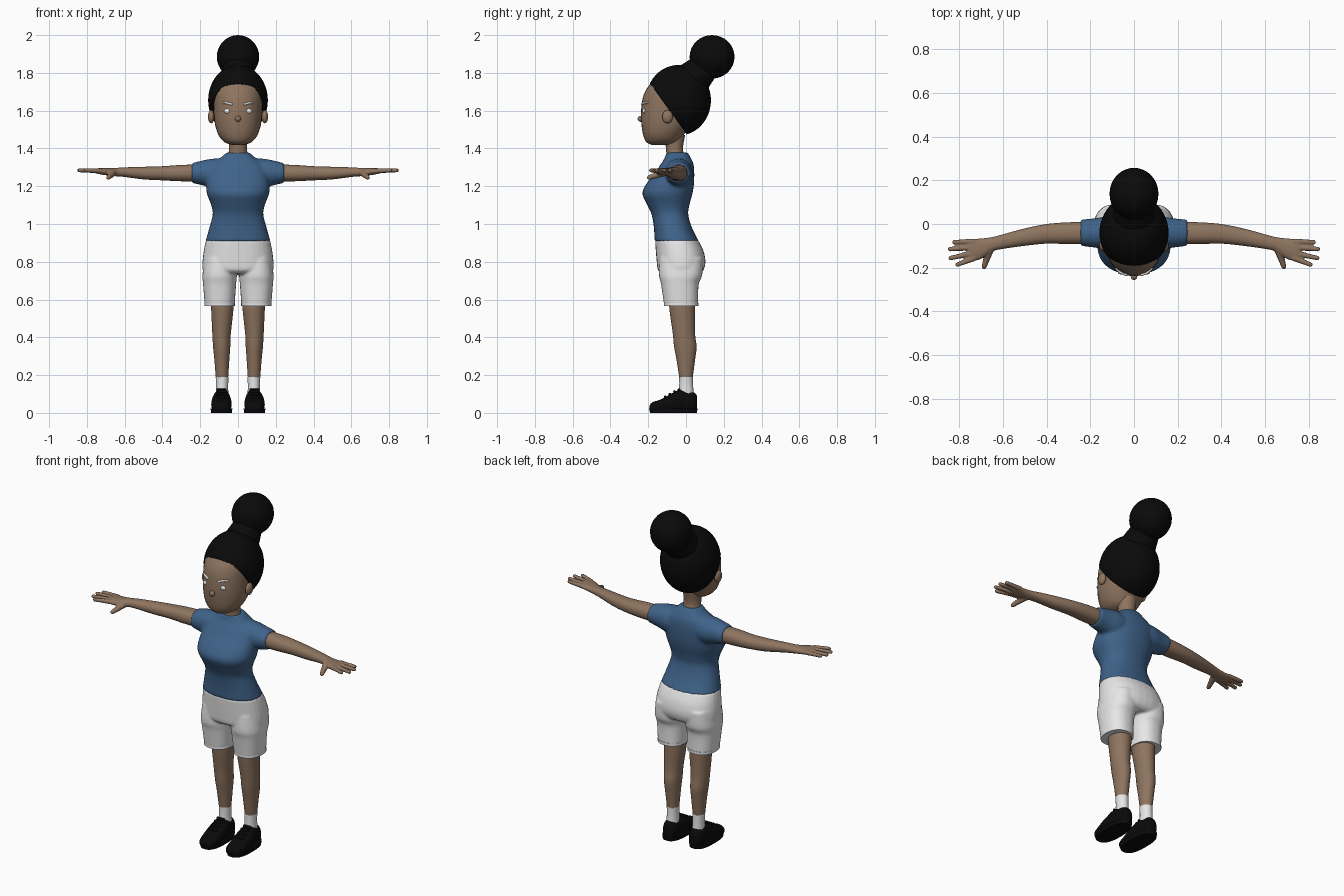
import bpy, bmesh, math
from mathutils import Vector, Matrix

if "Cube" in bpy.data.objects:
    bpy.data.objects.remove(bpy.data.objects["Cube"])


def material(name, rgb):
    m = bpy.data.materials.new(name)
    m.diffuse_color = (*rgb, 1)
    m.use_nodes = True
    m.node_tree.nodes["Principled BSDF"].inputs["Base Color"].default_value = m.diffuse_color
    return m


SKIN = material("brown skin", (0.27, 0.175, 0.115))
BLUE = material("blue cloth", (0.05, 0.125, 0.255))
WHITE = material("white cloth", (0.8, 0.8, 0.8))
BLACK = material("black", (0.003, 0.003, 0.003))


def spline(rows, steps):
    """Catmull-Rom interpolation between cross-section rows."""
    out = []
    for i in range(len(rows) - 1):
        p = [rows[max(i - 1, 0)], rows[i], rows[i + 1], rows[min(i + 2, len(rows) - 1)]]
        for s in range(steps):
            t = s / steps
            out.append([0.5 * (2 * b + (c - a) * t + (2 * a - 5 * b + 4 * c - d) * t * t
                               + (3 * b - a - 3 * c + d) * t ** 3) for a, b, c, d in zip(*p)])
    return out + [list(rows[-1])]


def loft(bm, axis, rows, power=2.0, n=32, steps=4):
    """Each row: position on axis, then low/high extents on the other two axes."""
    k = "xyz".index(axis)
    rings = []
    for t, a0, a1, b0, b1 in spline(rows, steps):
        ring = []
        for i in range(n):
            ang = 2 * math.pi * i / n
            c, s = math.cos(ang), math.sin(ang)
            a = (a0 + a1) / 2 + (a1 - a0) / 2 * math.copysign(abs(c) ** (2 / power), c)
            b = (b0 + b1) / 2 + (b1 - b0) / 2 * math.copysign(abs(s) ** (2 / power), s)
            co = [a, b]
            co.insert(k, t)
            ring.append(bm.verts.new(co))
        rings.append(ring)
    for r, q in zip(rings, rings[1:]):
        for i in range(n):
            j = (i + 1) % n
            bm.faces.new((r[i], r[j], q[j], q[i]))
    bm.faces.new(rings[0])
    bm.faces.new(rings[-1])


def ball(bm, center, radii, seg=24):
    m = Matrix.Translation(center) @ Matrix.Diagonal((*radii, 1))
    return bmesh.ops.create_uvsphere(bm, u_segments=seg, v_segments=seg // 2, radius=1, matrix=m)


def tube(bm, p0, p1, r0, r1):
    """Tapered rod with rounded ends."""
    p0, p1 = Vector(p0), Vector(p1)
    d = p1 - p0
    m = Matrix.Translation((p0 + p1) / 2) @ d.to_track_quat('Z', 'Y').to_matrix().to_4x4()
    bmesh.ops.create_cone(bm, cap_ends=True, segments=12, radius1=r0, radius2=r1,
                          depth=d.length, matrix=m)
    ball(bm, p0, (r0,) * 3, 12)
    ball(bm, p1, (r1,) * 3, 12)


def finish(name, bm, mat, voxel=0, smooth=4, mirror=False):
    bmesh.ops.recalc_face_normals(bm, faces=bm.faces[:])
    me = bpy.data.meshes.new(name)
    bm.to_mesh(me)
    bm.free()
    me.materials.append(mat)
    me.shade_smooth()
    me.set_sharp_from_angle(angle=math.radians(50))
    ob = bpy.data.objects.new(name, me)
    bpy.context.collection.objects.link(ob)
    if voxel:
        r = ob.modifiers.new("blend", 'REMESH')
        r.mode, r.voxel_size, r.use_smooth_shade = 'VOXEL', voxel, True
        s = ob.modifiers.new("relax", 'SMOOTH')
        s.factor, s.iterations = 0.5, smooth
    if mirror:
        ob.modifiers.new("mirror", 'MIRROR').use_mirror_merge = False
    return ob


def sym(z, w, y0, y1):
    return (z, -w, w, y0, y1)


# Head and neck
bm = bmesh.new()
loft(bm, 'z', [sym(1.417, .02, -.17, -.10), sym(1.424, .052, -.195, -.06), sym(1.44, .08, -.215, -.035),
               sym(1.475, .105, -.228, -.01), sym(1.53, .122, -.236, .03), sym(1.6, .128, -.238, .06),
               sym(1.69, .127, -.222, .06), sym(1.76, .11, -.172, .04), sym(1.80, .06, -.11, 0)], 2.1)
finish("head", bm, SKIN)
bm = bmesh.new()
loft(bm, 'z', [sym(1.34, .06, -.105, .01), sym(1.39, .048, -.105, -.016), sym(1.47, .052, -.115, -.005)])
finish("neck", bm, SKIN)
bm = bmesh.new()
ball(bm, (0, -.241, 1.557), (.015, .015, .016))
finish("nose", bm, SKIN)
bm = bmesh.new()
ball(bm, (.142, -.098, 1.568), (.017, .028, .035))
finish("ears", bm, SKIN, mirror=True)

# Eyes and brows
bm = bmesh.new()
ball(bm, (.056, -.222, 1.598), (.018, .009, .013))
finish("eyes", bm, WHITE, mirror=True)
bm = bmesh.new()
tube(bm, (.034, -.233, 1.634), (.06, -.223, 1.641), .006, .006)
tube(bm, (.06, -.223, 1.641), (.083, -.204, 1.641), .006, .004)
finish("brows", bm, WHITE, mirror=True)

# Hair cap, sliced along the slanted hairline
bm = bmesh.new()
ball(bm, (0, -.04, 1.655), (.158, .172, .187), 48)
cut = bmesh.ops.bisect_plane(bm, geom=bm.verts[:] + bm.edges[:] + bm.faces[:], plane_co=(0, -.2, 1.755),
                             plane_no=(0, -.275, -.2), clear_outer=True)
bmesh.ops.edgeloop_fill(bm, edges=[e for e in cut["geom_cut"] if isinstance(e, bmesh.types.BMEdge)])
finish("hair_cap", bm, BLACK)
bm = bmesh.new()
ball(bm, (0, .138, 1.885), (.112, .119, .115), 32)
finish("hair_bun", bm, BLACK)
bm = bmesh.new()
tilt = Vector((0, .08, .08)).to_track_quat('Z', 'Y').to_matrix().to_4x4()
bmesh.ops.create_cone(bm, cap_ends=True, segments=32, radius1=.095, radius2=.08, depth=.07,
                      matrix=Matrix.Translation((0, .068, 1.8)) @ tilt)
finish("hair_tie", bm, BLACK)

# Shirt with both sleeves
bm = bmesh.new()
loft(bm, 'z', [sym(.908, .172, -.166, .068), sym(.98, .152, -.17, .032), sym(1.05, .134, -.182, .012),
               sym(1.1, .142, -.205, .018), sym(1.16, .165, -.231, .034), sym(1.21, .168, -.212, .042),
               sym(1.27, .16, -.165, .044), sym(1.315, .14, -.135, .04), sym(1.345, .1, -.115, .028),
               sym(1.378, .06, -.104, .01)], 2.3)
for s in (1, -1):
    loft(bm, 'x', [(s * x, *r) for x, *r in [
        (.04, -.11, .03, 1.2, 1.345), (.12, -.115, .035, 1.19, 1.347), (.18, -.108, .026, 1.203, 1.338),
        (.245, -.1, .02, 1.218, 1.322)]])
finish("shirt", bm, BLUE, .008)

# Shorts: hips and two legs blended together
bm = bmesh.new()
loft(bm, 'z', [sym(.916, .17, -.164, .064), sym(.86, .181, -.16, .092), sym(.80, .188, -.155, .103),
               sym(.755, .185, -.148, .092), sym(.735, .15, -.12, .07)], 2.3)
LEG = [(.82, .005, .178, -.14, .09), (.73, .006, .188, -.143, .086), (.68, .01, .185, -.132, .067),
       (.57, .018, .176, -.116, .064)]
for s in (1, -1):
    loft(bm, 'z', [(z, s * a, s * b, c, d) for z, a, b, c, d in LEG], 2.3)
finish("shorts", bm, WHITE, .007)
bm = bmesh.new()
loft(bm, 'z', [(.582, .017, .177, -.117, .066), (.566, .017, .177, -.117, .066)], 2.3, steps=1)
finish("shorts_hems", bm, WHITE, mirror=True)

# Legs and socks
bm = bmesh.new()
loft(bm, 'z', [(.62, .022, .145, -.09, .048), (.55, .024, .142, -.088, .048), (.42, .038, .136, -.07, .048),
               (.35, .041, .132, -.063, .056), (.28, .046, .125, -.05, .048), (.17, .053, .116, -.033, .033)])
finish("legs", bm, SKIN, mirror=True)
bm = bmesh.new()
loft(bm, 'z', [(.19, .05, .118, -.036, .037), (.14, .052, .116, -.036, .038), (.08, .05, .118, -.04, .042)])
finish("socks", bm, WHITE, mirror=True)

# Shoes: upper, sole and laces
bm = bmesh.new()
loft(bm, 'y', [(-.192, .07, .105, .01, .04), (-.178, .045, .128, 0, .056), (-.13, .035, .14, 0, .073),
               (-.08, .034, .141, 0, .1), (-.03, .04, .133, 0, .124), (.02, .045, .126, 0, .116),
               (.047, .052, .118, 0, .105), (.058, .065, .106, .02, .09)], 2.3)
finish("shoe_uppers", bm, BLACK, mirror=True)
bm = bmesh.new()
loft(bm, 'z', [(0, .032, .143, -.19, .058), (.024, .03, .145, -.196, .061)], 2.6, steps=1)
finish("shoe_soles", bm, BLACK, mirror=True)
bm = bmesh.new()
for y, z in ((-.11, .084), (-.085, .098), (-.06, .112), (-.038, .122)):
    tube(bm, (.068, y, z), (.106, y, z), .008, .008)
finish("shoe_laces", bm, BLACK, mirror=True)

# Arms with hands, fingers and thumb
bm = bmesh.new()
loft(bm, 'x', [(.19, -.09, .01, 1.225, 1.315), (.30, -.092, .008, 1.226, 1.313), (.40, -.09, 0, 1.231, 1.306),
               (.50, -.1, -.02, 1.236, 1.303), (.60, -.114, -.047, 1.249, 1.3), (.65, -.126, -.06, 1.253, 1.297),
               (.70, -.16, -.066, 1.258, 1.296), (.745, -.17, -.068, 1.266, 1.295),
               (.76, -.16, -.076, 1.272, 1.292)], 2.2)
for y, tx, ty in ((-.08, .823, -.083), (-.106, .842, -.115), (-.132, .84, -.156), (-.156, .808, -.186)):
    tube(bm, (.73, y, 1.281), (tx, ty, 1.284), .0135, .0105)
tube(bm, (.66, -.115, 1.272), (.686, -.195, 1.246), .02, .012)
finish("arms", bm, SKIN, .005, 2, mirror=True)
